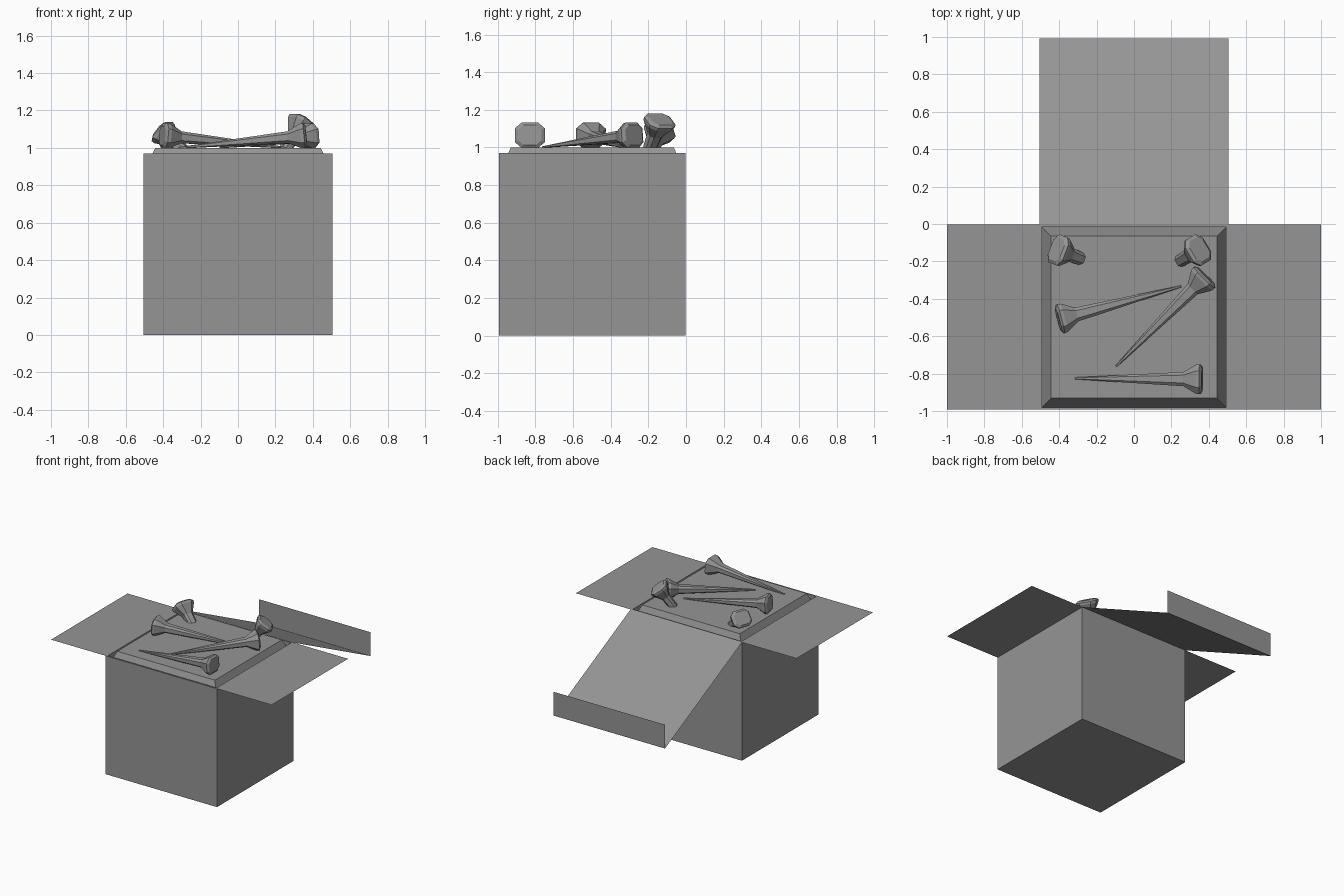
import bpy, bmesh
from mathutils import Vector

if "Cube" in bpy.data.objects:
    bpy.data.objects.remove(bpy.data.objects["Cube"])

grey = bpy.data.materials.new("plain_grey")
grey.use_nodes = True
colour = (0.3, 0.3, 0.3, 1)
grey.diffuse_color = colour
grey.node_tree.nodes["Principled BSDF"].inputs["Base Color"].default_value = colour

W, FRONT, BACK, TOP = 0.505, -0.993, -0.003, 0.97
MID = (FRONT + BACK) / 2
D = (BACK - FRONT) / 2


def finish(name, bm):
    mesh = bpy.data.meshes.new(name)
    bm.to_mesh(mesh)
    bm.free()
    mesh.materials.append(grey)
    obj = bpy.data.objects.new(name, mesh)
    bpy.context.collection.objects.link(obj)
    return obj


def loft(name, rings, cap_start=True, cap_end=True):
    """Skin a list of equal-length point rings."""
    bm = bmesh.new()
    loops = [[bm.verts.new(p) for p in ring] for ring in rings]
    for a, b in zip(loops, loops[1:]):
        for i in range(len(a)):
            j = (i + 1) % len(a)
            bm.faces.new((a[i], a[j], b[j], b[i]))
    if cap_start:
        bm.faces.new(loops[0][::-1])
    if cap_end:
        bm.faces.new(loops[-1])
    bmesh.ops.recalc_face_normals(bm, faces=bm.faces)
    return finish(name, bm)


def rect(inset, z):
    x, y = W - inset, D - inset
    return [(-x, MID - y, z), (x, MID - y, z), (x, MID + y, z), (-x, MID + y, z)]


def sheet(name, *quads):
    bm = bmesh.new()
    for quad in quads:
        bm.faces.new([bm.verts.new(p) for p in quad])
    bmesh.ops.remove_doubles(bm, verts=bm.verts, dist=0.0001)
    return finish(name, bm)


# Box with thin walls, and the sloped block filling it
loft("box", [rect(0, 0), rect(0, TOP), rect(0.012, TOP), rect(0.012, 0.88)])
loft("filling", [rect(0.013, 0.89), rect(0.062, 1.0)])

# Level side flaps
for side, name in ((1, "left_flap"), (-1, "right_flap")):
    quad = [(side * W, FRONT, TOP), (side, FRONT, TOP),
            (side, BACK, TOP), (side * W, BACK, TOP)]
    sheet(name, quad[::side])

# Drooping back lid with an upright lip
END, LOW, LIP = 0.993, 0.48, 0.675
sheet("back_lid",
      [(-W, BACK, TOP), (W, BACK, TOP), (W, END, LOW), (-W, END, LOW)],
      [(-W, END, LOW), (W, END, LOW), (W, END, LIP), (-W, END, LIP)])

# Nails: chamfered square sections along an axis from head to tip
SECTION = [(1, .55), (.55, 1), (-.55, 1), (-1, .55),
           (-1, -.55), (-.55, -1), (.55, -1), (1, -.55)]
PROFILE = [(0, .062), (.012, .08), (.03, .078), (.1, .038), (.685, .005)]


def nail(name, head, direction):
    axis = Vector(direction).normalized()
    across = axis.cross(Vector((0, 0, 1))).normalized()
    up = across.cross(axis)
    rings = [[Vector(head) + axis * t + across * (u * r) + up * (v * r * 0.84)
              for u, v in SECTION] for t, r in PROFILE]
    loft(name, rings)


nail("middle_nail", (-.405, -.51, 1.066), (.67, .18, -.066))
nail("slanted_nail", (.385, -.277, 1.066), (-.495, -.498, -.066))
nail("front_nail", (.365, -.83, 1.066), (-.685, .005, -.066))
nail("back_right_nail", (-.415, -.135, 1.095), (.72, -.28, -.63))
nail("back_left_nail", (.35, -.135, 1.15), (-.5, -.3, -.8))
